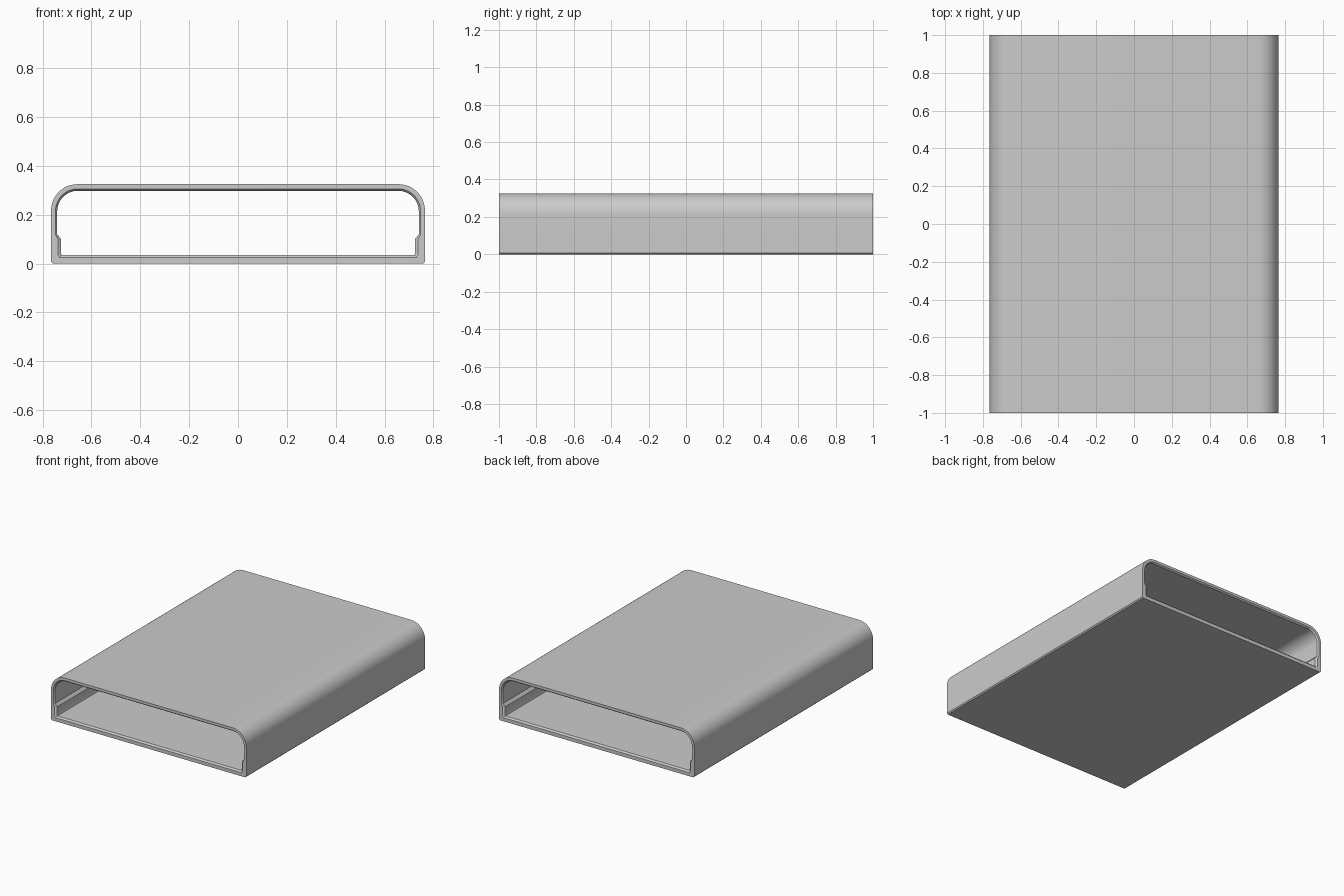
import bpy, bmesh
from math import sin, cos, pi

if "Cube" in bpy.data.objects:
    bpy.data.objects.remove(bpy.data.objects["Cube"])

STEPS = 12


def mirror(half):
    # right half (bottom to top) plus its reflection -> closed loop
    return half + [(-x, z) for x, z in reversed(half)]


def corner(x, z, r):
    # rounded upper corner, x and z are the extreme sides
    return [(x - r + r * cos(a), z - r + r * sin(a))
            for a in (i * pi / 2 / STEPS for i in range(STEPS + 1))]


# matching outer and inner cross-sections; inner has thicker foot rails
outer = mirror([(0.757, 0.0), (0.765, 0.008), (0.765, 0.09), (0.765, 0.12)]
               + corner(0.765, 0.325, 0.108))
inner = mirror([(0.722, 0.036), (0.724, 0.04), (0.724, 0.10), (0.740, 0.12)]
               + corner(0.740, 0.298, 0.085))
# lip where the flat rim meets the inner chamfer
lip = [(a + (c - a) * 0.7, b + (d - b) * 0.7)
       for (a, b), (c, d) in zip(outer, inner)]

# sleeve: rings run round the wall section, outside then inside
bm = bmesh.new()
rings = [[bm.verts.new((x, y, z)) for x, z in prof]
         for prof, y in ((outer, -1), (outer, 1), (lip, 1),
                         (inner, 0.99), (inner, -0.99), (lip, -1))]
n = len(outer)
for k, ring in enumerate(rings):
    nxt = rings[(k + 1) % len(rings)]
    for i in range(n):
        j = (i + 1) % n
        bm.faces.new((ring[i], ring[j], nxt[j], nxt[i]))
bmesh.ops.recalc_face_normals(bm, faces=bm.faces)
mesh = bpy.data.meshes.new("sleeve_shell")
bm.to_mesh(mesh)
bm.free()
obj = bpy.data.objects.new("sleeve_shell", mesh)
bpy.context.collection.objects.link(obj)
bpy.context.view_layer.objects.active = obj
obj.select_set(True)
bpy.ops.object.shade_smooth_by_angle(angle=pi / 6)
